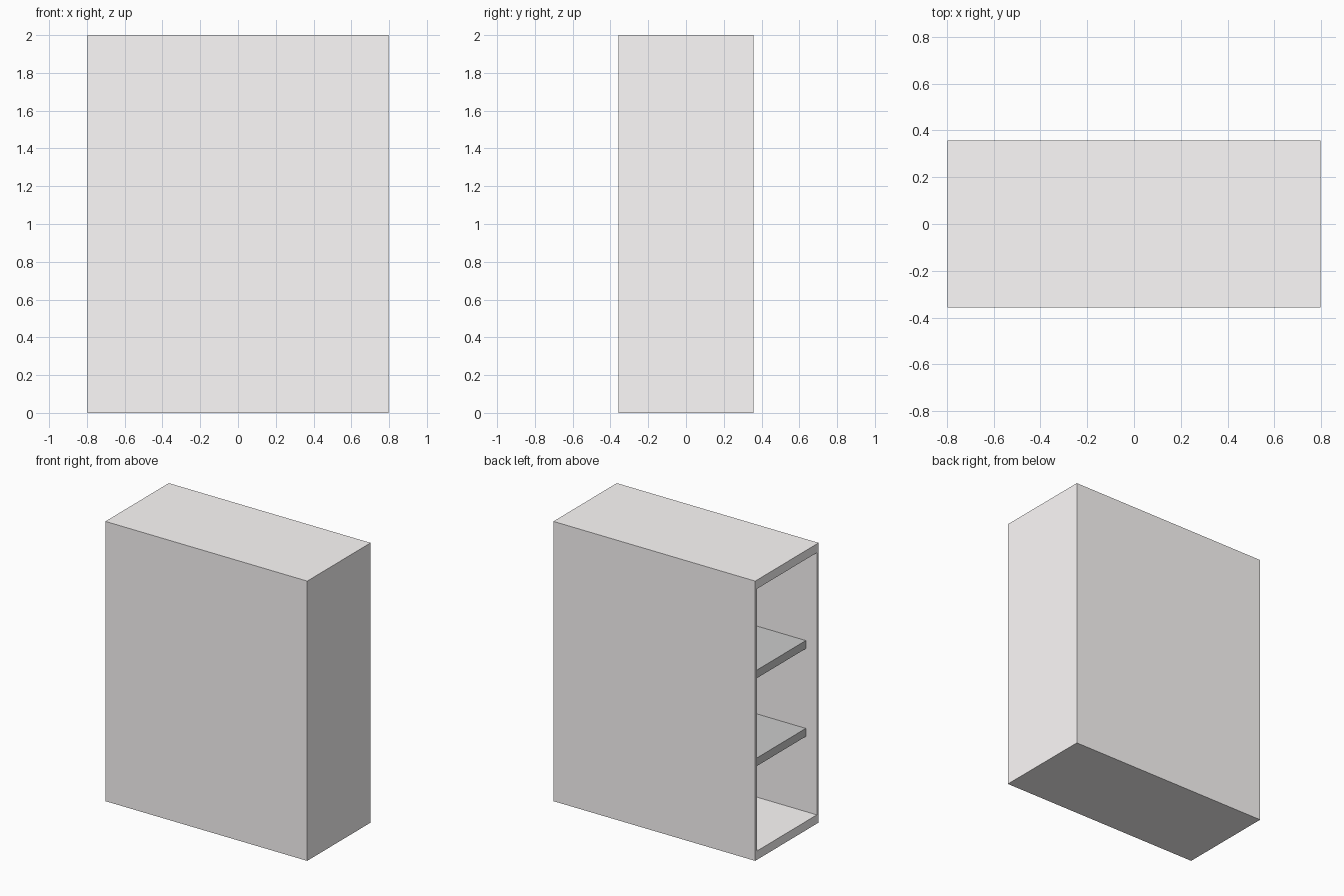
import bpy, bmesh

if "Cube" in bpy.data.objects:
    bpy.data.objects.remove(bpy.data.objects["Cube"])

X, Y, H = 0.798, 0.358, 2.0        # half length, half depth, height
SIDE, CAP, END = 0.02, 0.063, 0.04  # wall thicknesses


def add_box(bm, lo, hi):
    for v in bmesh.ops.create_cube(bm, size=1)["verts"]:
        v.co = [hi[i] if v.co[i] > 0 else lo[i] for i in range(3)]
    bm.normal_update()


def finish(bm, name):
    bmesh.ops.recalc_face_normals(bm, faces=bm.faces)
    mesh = bpy.data.meshes.new(name)
    bm.to_mesh(mesh)
    bm.free()
    obj = bpy.data.objects.new(name, mesh)
    bpy.context.collection.objects.link(obj)
    return obj


# Carcass: the -x face is inset to a rim, then pushed in to form the cavity
bm = bmesh.new()
add_box(bm, (-X, -Y, 0), (X, Y, H))
opening = min(bm.faces, key=lambda f: f.calc_center_median().x)
bmesh.ops.inset_region(bm, faces=[opening], thickness=0.01)
for v in opening.verts:
    v.co.y = (Y - SIDE) * (1 if v.co.y > 0 else -1)
    v.co.z = H - CAP if v.co.z > H / 2 else CAP
floor_end = bmesh.ops.extrude_discrete_faces(bm, faces=[opening])["faces"][0]
for v in floor_end.verts:
    v.co.x = X - END
carcass = finish(bm, "cabinet_carcass")
paint = bpy.data.materials.new("warm_white")
paint.diffuse_color = (0.99, 0.965, 0.96, 1)
paint.use_nodes = True
paint.node_tree.nodes["Principled BSDF"].inputs["Base Color"].default_value = paint.diffuse_color
carcass.data.materials.append(paint)

# Two shelves set back from the opening
for name, z in (("lower_shelf", 0.60), ("upper_shelf", 1.228)):
    bm = bmesh.new()
    add_box(bm, (-X + 0.087, -Y + SIDE, z), (X - END, Y - SIDE, z + 0.058))
    finish(bm, name)
